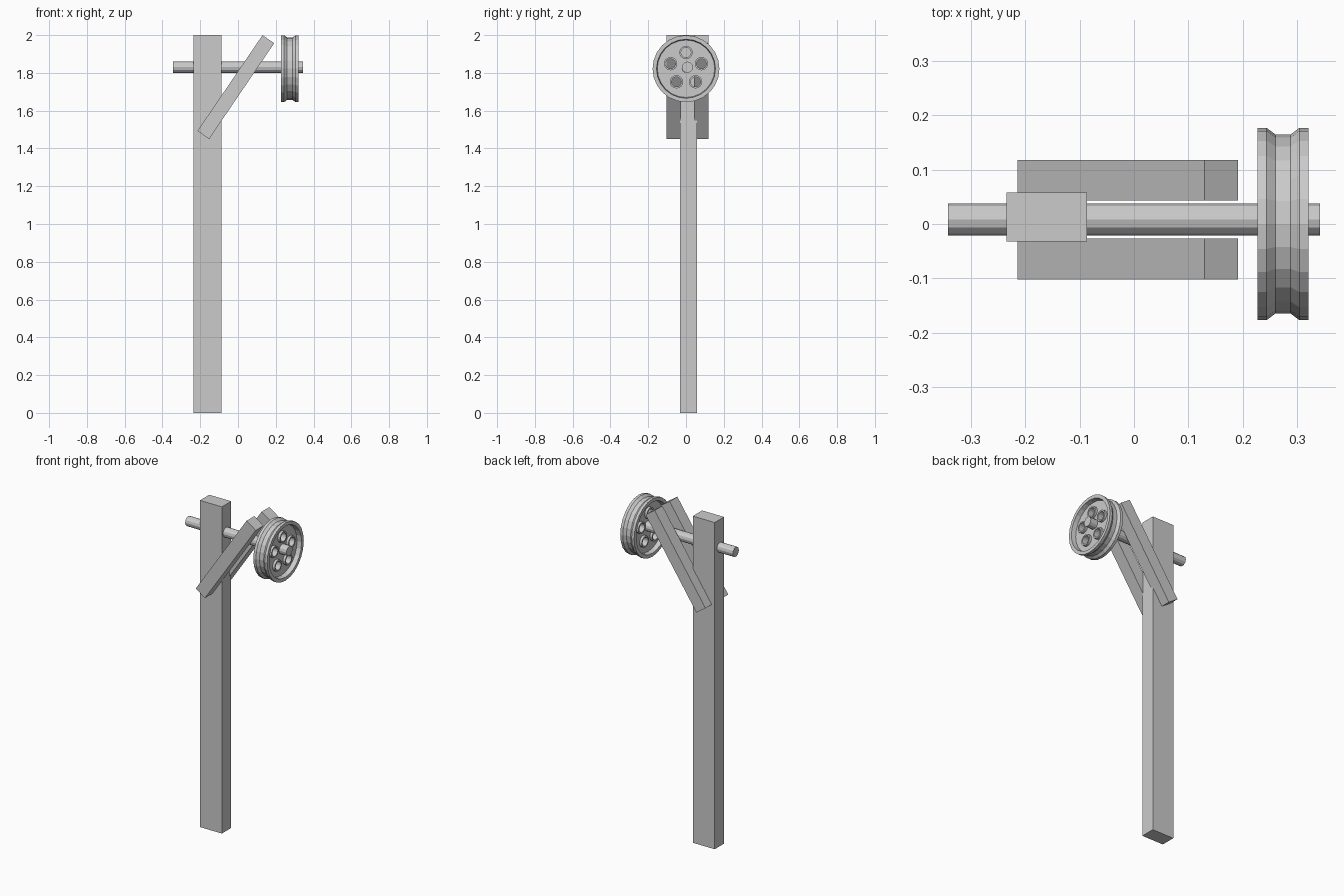
import bpy, bmesh
from math import sin, cos, pi, radians
from mathutils import Matrix

if "Cube" in bpy.data.objects:
    bpy.data.objects.remove(bpy.data.objects["Cube"])


def finish(name, bm):
    bmesh.ops.recalc_face_normals(bm, faces=bm.faces)
    me = bpy.data.meshes.new(name)
    bm.to_mesh(me)
    bm.free()
    ob = bpy.data.objects.new(name, me)
    bpy.context.collection.objects.link(ob)
    return ob


def box(name, centre, size, tilt=0):
    bm = bmesh.new()
    bmesh.ops.create_cube(bm, size=1, matrix=Matrix.Translation(centre)
                          @ Matrix.Rotation(tilt, 4, 'Y') @ Matrix.Diagonal((*size, 1)))
    return finish(name, bm)


def lathe(bm, profile, y, z, sides):
    """Revolve a closed (x, radius) profile around an x-parallel axis."""
    rings = []
    for i in range(sides):
        a = 2 * pi * i / sides
        rings.append([bm.verts.new((x, y + r * cos(a), z + r * sin(a))) for x, r in profile])
    n = len(profile)
    for i in range(sides):
        p, q = rings[i], rings[(i + 1) % sides]
        for k in range(n):
            m = (k + 1) % n
            bm.faces.new((p[k], p[m], q[m], q[k]))


def rod(bm, x0, x1, r, y, z, sides):
    bmesh.ops.create_cone(bm, cap_ends=True, segments=sides, radius1=r, radius2=r, depth=x1 - x0,
                          matrix=Matrix.Translation(((x0 + x1) / 2, y, z))
                          @ Matrix.Rotation(pi / 2, 4, 'Y'))


# Upright post
box("post", (-0.161, 0.013, 1.0), (0.148, 0.09, 2.0))

# Pair of diagonal braces
for name, y in (("front_brace", -0.0645), ("back_brace", 0.0805)):
    box(name, (-0.0115, y, 1.725), (0.075, 0.075, 0.613), radians(34.2))

# Axle
bm = bmesh.new()
rod(bm, -0.343, 0.343, 0.0295, 0.008, 1.83, 12)
finish("axle", bm)

# Grooved wheel with a recessed web
WY, WZ, WX = 0.0, 1.822, 0.2745
half = [(0.019, 0.020), (0.019, 0.152), (0.047, 0.156), (0.047, 0.177), (0.030, 0.177), (0.014, 0.165)]
profile = [(WX + x, r) for x, r in half] + [(WX - x, r) for x, r in reversed(half)]
bm = bmesh.new()
lathe(bm, profile, WY, WZ, 24)
wheel = finish("wheel", bm)

# Five through holes with raised collars
holes = [(WY + 0.086 * sin(2 * pi * i / 5), WZ + 0.086 * cos(2 * pi * i / 5)) for i in range(5)]
cut, collars = bmesh.new(), bmesh.new()
for y, z in holes:
    rod(cut, WX - 0.1, WX + 0.1, 0.030, y, z, 16)
    lathe(collars, [(WX - 0.034, 0.026), (WX + 0.034, 0.026),
                    (WX + 0.034, 0.035), (WX - 0.034, 0.035)], y, z, 16)
cutter = finish("hole_cutter", cut)
cutter.hide_render = True
cutter.hide_set(True)
finish("hole_collars", collars)
mod = wheel.modifiers.new("holes", 'BOOLEAN')
mod.operation = 'DIFFERENCE'
mod.solver = 'EXACT'
mod.object = cutter
